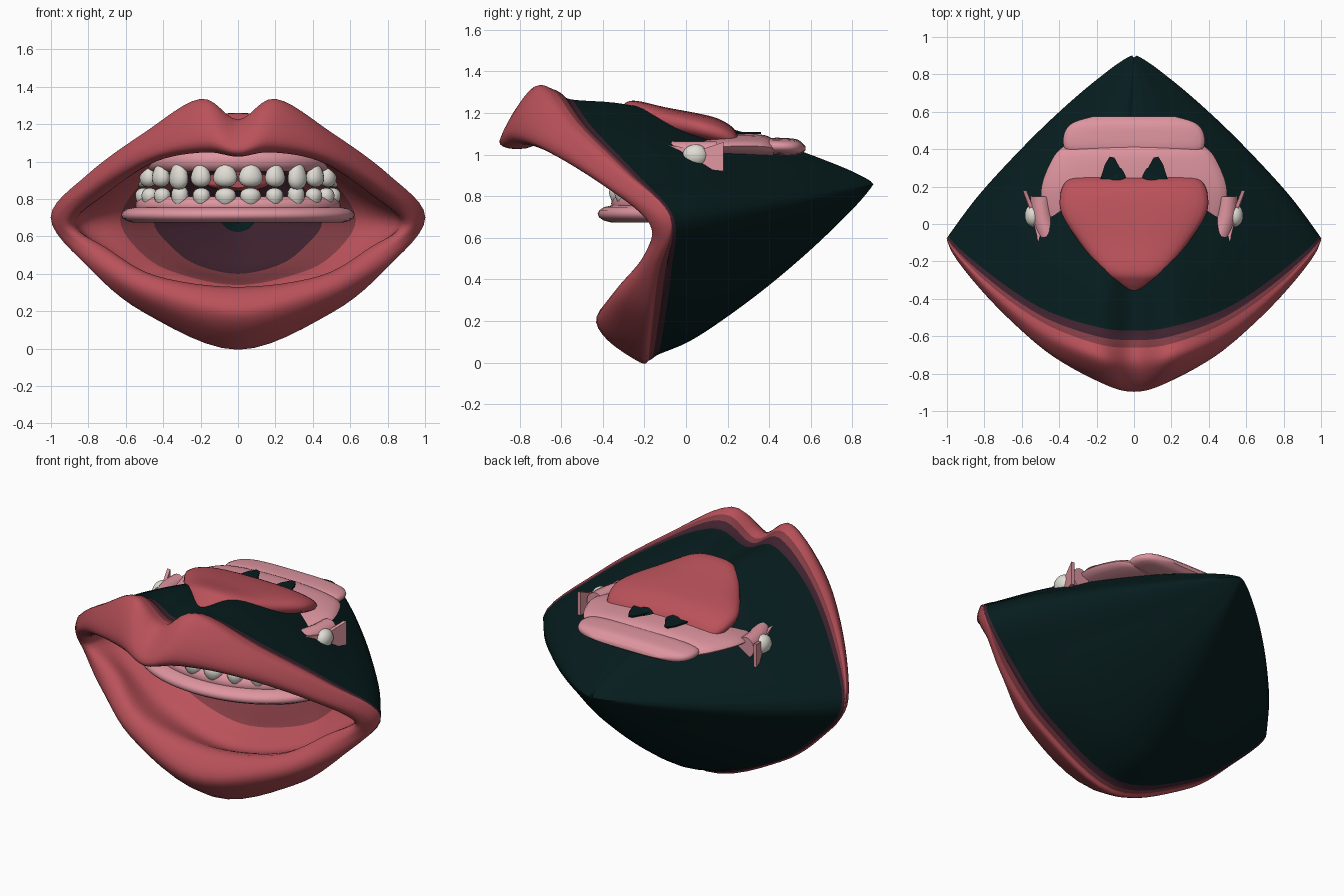
import bpy, bmesh
from math import sin, cos, pi, radians
from mathutils import Vector

cube = bpy.data.objects.get("Cube")
if cube:
    bpy.data.objects.remove(cube, do_unlink=True)


def material(name, r, g, b):
    m = bpy.data.materials.new(name)
    m.use_nodes = True
    m.diffuse_color = (r, g, b, 1)
    node = next(n for n in m.node_tree.nodes if n.type == 'BSDF_PRINCIPLED')
    node.inputs["Base Color"].default_value = (r, g, b, 1)
    return m


red = material("lip red", .49, .083, .102)
brown = material("dull red", .22, .045, .055)
purple = material("dark purple", .05, .016, .028)
teal = material("dark teal", .002, .012, .013)
pink = material("gum pink", .73, .3, .35)
ivory = material("tooth ivory", .74, .72, .66)


def finish(name, bm, mats, sharp=50):
    bmesh.ops.recalc_face_normals(bm, faces=bm.faces)
    me = bpy.data.meshes.new(name)
    bm.to_mesh(me)
    bm.free()
    ob = bpy.data.objects.new(name, me)
    bpy.context.collection.objects.link(ob)
    for m in mats:
        me.materials.append(m)
    bpy.ops.object.select_all(action='DESELECT')
    ob.select_set(True)
    bpy.context.view_layer.objects.active = ob
    bpy.ops.object.shade_smooth_by_angle(angle=radians(sharp))


def spline(a, b, c, d, t):
    return b + (c - a) * t / 2 + (a * 2 - b * 5 + c * 4 - d) * t**2 / 2 + (b * 3 - a - c * 3 + d) * t**3 / 2


def smooth_loop(keys, steps):
    n = len(keys)
    return [spline(*(keys[(i + k) % n] for k in (-1, 0, 1, 2)), s / steps)
            for i in range(n) for s in range(steps)]


def loft(name, rings, mats, bands=None, steps=4):
    """Skin closed rings smoothly; bands gives a material index per ring gap."""
    bm = bmesh.new()
    last = len(rings) - 1
    rows, index = [], []
    for i in range(last):
        near = [rings[min(max(i + k, 0), last)] for k in (-1, 0, 1, 2)]
        for s in range(steps):
            rows.append([spline(*p, s / steps) for p in zip(*near)])
            index.append(bands[i] if bands else 0)
    rows.append(rings[-1])
    rows = [[bm.verts.new(p) for p in row] for row in rows]
    for a, b, m in zip(rows, rows[1:], index):
        for j in range(len(a)):
            k = (j + 1) % len(a)
            bm.faces.new((a[j], a[k], b[k], b[j])).material_index = m
    bm.faces.new(rows[0]).material_index = index[0]
    bm.faces.new(rows[-1]).material_index = index[-1]
    finish(name, bm, mats)


# Lips, cheeks and mouth cavity: one skin from the back tip, over the lips, to the throat
SPREAD = (0, .2, .5, .8, 1, .8, .5, 0)


def mouth_ring(width, ys, zs):
    half = [Vector((x * width, y, z)) for x, y, z in zip(SPREAD, ys, zs)]
    other = [Vector((-p.x, p.y, p.z)) for p in half[-2:0:-1]]
    return smooth_loop(half + other, 6)


lip_rings = [
    mouth_ring(.99, (-.57, -.55, -.45, -.25, -.06, -.07, -.1, -.13),
               (1.2, 1.265, 1.13, .92, .7, .45, .22, .04)),
    mouth_ring(.995, (-.62, -.6, -.49, -.28, -.07, -.1, -.13, -.16),
               (1.205, 1.295, 1.14, .925, .7, .445, .21, .02)),
    mouth_ring(1, (-.66, -.64, -.52, -.3, -.075, -.13, -.16, -.18),
               (1.215, 1.315, 1.15, .93, .7, .44, .205, .01)),
    mouth_ring(1, (-.75, -.72, -.59, -.34, -.085, -.17, -.2, -.22),
               (1.22, 1.33, 1.15, .93, .7, .44, .195, 0)),
    mouth_ring(.98, (-.85, -.81, -.66, -.39, -.13, -.2, -.32, -.38),
               (1.14, 1.21, 1.08, .87, .68, .48, .27, .11)),
    mouth_ring(.93, (-.895, -.84, -.67, -.38, -.175, -.2, -.34, -.43),
               (1.05, 1.09, 1.02, .84, .67, .52, .34, .22)),
    mouth_ring(.88, (-.77, -.74, -.58, -.32, -.15, -.15, -.27, -.31),
               (1.03, 1.05, 1, .83, .67, .54, .39, .33)),
    mouth_ring(.83, (-.55, -.54, -.4, -.2, 0, -.02, -.06, -.09),
               (1.11, 1.13, 1.06, .86, .68, .49, .34, .25)),
]
cavity_rings = [
    mouth_ring(.63, (-.2, -.2, -.12, .03, .12, .1, .06, .04),
               (1.09, 1.09, 1.05, .9, .69, .5, .4, .34)),
    mouth_ring(.45, (.22, .22, .23, .25, .27, .25, .23, .22),
               (1, 1, .96, .85, .68, .55, .45, .4)),
]


def toward(ring, tip, f, swell=0):
    """Shrink a ring toward a tip, swelling outward on the way."""
    out = []
    for p in ring:
        v = max(-1, min(.75, (p.z - .7) / .5))
        out.append(p.lerp(tip, f) + Vector((0, 1 - abs(v), v)) * swell * sin(pi * f)**.6)
    return out


back_tip, throat = Vector((0, .9, .86)), Vector((0, .6, .68))
cheeks = [toward(lip_rings[0], back_tip, f, .09) for f in (.99, .95, .87, .7, .5, .3, .14)]
throat_rings = [toward(cavity_rings[-1], throat, f) for f in (.4, .8, .97)]
loft("lips_and_cheeks", cheeks + lip_rings + cavity_rings + throat_rings,
     [teal, purple, brown, red],
     [0] * 7 + [1, 2] + [3] * 6 + [2, 1, 1, 0, 0])


# Gums: flattened tubes along a half-ellipse arch
def arch_point(angle, rx, ry, centre_y, z):
    return Vector((rx * sin(angle), centre_y - ry * cos(angle), z))


def gum(name, rx, ry, centre_y, z, half_w, half_h):
    rings = []
    for i in range(17):
        a = radians(-92 + 184 * i / 16)
        mid = arch_point(a, rx, ry, centre_y, z)
        out = Vector((sin(a), -cos(a), 0))
        rings.append([mid + out * half_w * cos(t) + Vector((0, 0, half_h * sin(t)))
                      for t in (2 * pi * k / 14 for k in range(14))])
    loft(name, rings, [pink], steps=2)


gum("upper_gum", .5, .48, .13, 1.005, .055, .06)
gum("lower_gum_base", .54, .4, .06, .715, .085, .042)
gum("lower_gum_ridge", .5, .37, .06, .765, .05, .05)


# Teeth: egg shapes narrowing toward the root
def tooth(name, spot, angle, w, depth, h, crown):
    bm = bmesh.new()
    bmesh.ops.create_uvsphere(bm, u_segments=14, v_segments=9, radius=1)
    for v in bm.verts:
        taper = 1 + .32 * v.co.z * crown
        x, y = v.co.x * w * taper, v.co.y * depth * taper
        v.co = spot + Vector((x * cos(angle) - y * sin(angle),
                              x * sin(angle) + y * cos(angle), v.co.z * h))
    finish(name, bm, [ivory])


def teeth(prefix, rx, ry, centre_y, z, half_h, width, crown):
    for i in range(12):
        k = abs(i - 5.5)
        a = radians((i - 5.5) * 15)
        h = half_h * (1.2 if k == 2.5 else 1)
        w = width * (1.12 if k < 1 else .95)
        tooth(f"{prefix}_tooth_{i + 1}", arch_point(a, rx, ry, centre_y, z), a, w, .042, h, crown)


teeth("upper", .52, .51, .13, .93, .067, .057, -1)
teeth("lower", .51, .39, .06, .805, .055, .049, 1)


# Tongue and palate: lofted oval sections given as y, half width, z, half height
def slab(name, sections, mat, power=1):
    rings = []
    for y, w, z, h in sections:
        ring = []
        for k in range(28):
            c, s = cos(2 * pi * k / 28), sin(2 * pi * k / 28)
            ring.append(Vector((w * abs(c)**power * (1 if c > 0 else -1), y,
                                z + h * abs(s)**power * (1 if s > 0 else -1))))
        rings.append(ring)
    loft(name, rings, [mat])


slab("tongue", [(-.36, .02, 1.18, .01), (-.31, .09, 1.205, .03), (-.25, .17, 1.2, .06),
                (-.1, .29, 1.16, .068), (.05, .385, 1.13, .07), (.15, .395, 1.105, .07),
                (.22, .37, 1.08, .055), (.25, .33, 1.065, .03)], red, .8)
slab("tongue_root", [(-.1, .05, .88, .02), (0, .15, .88, .04), (.2, .18, .9, .05),
                     (.35, .1, .92, .03)], red)
slab("palate", [(-.08, .42, 1.01, .03), (.05, .48, 1.025, .05), (.2, .495, 1.04, .058),
                (.36, .43, 1.04, .057), (.42, .37, 1.03, .045)], pink)
slab("soft_palate", [(.375, .3, 1.035, .01), (.4, .37, 1.04, .038), (.48, .375, 1.038, .042),
                     (.54, .33, 1.035, .036), (.575, .22, 1.03, .01)], pink, .7)


def plate(name, outline, shift, mat):
    """A flat outline given thickness along the shift."""
    bm = bmesh.new()
    face = bm.faces.new([bm.verts.new(p) for p in outline])
    grown = bmesh.ops.extrude_face_region(bm, geom=[face])["geom"]
    bmesh.ops.translate(bm, vec=shift, verts=[g for g in grown if isinstance(g, bmesh.types.BMVert)])
    finish(name, bm, [mat], 30)


OPENING = [(.06, .24), (.18, .24), (.155, .32), (.13, .36), (.105, .355), (.075, .3)]
FLAP = [(.5, -.14, 1.055), (.54, .02, 1.03), (.56, .09, 1.03), (.595, .18, 1.06),
        (.595, .18, .92), (.57, .1, .93), (.53, -.01, 1)]
for side, label in ((1, "left"), (-1, "right")):
    # Dark openings in the palate
    plate(f"{label}_palate_opening", [(side * x, y, 1.1) for x, y in OPENING], (0, 0, .009), teal)
    # Pointed gum flaps with the rear upper teeth beside them
    plate(f"{label}_gum_flap", [(side * x, y, z) for x, y, z in FLAP], (-side * .02, 0, 0), pink)
    tooth(f"{label}_rear_tooth", Vector((side * .54, .045, .995)), 0, .045, .062, .055, 0)
